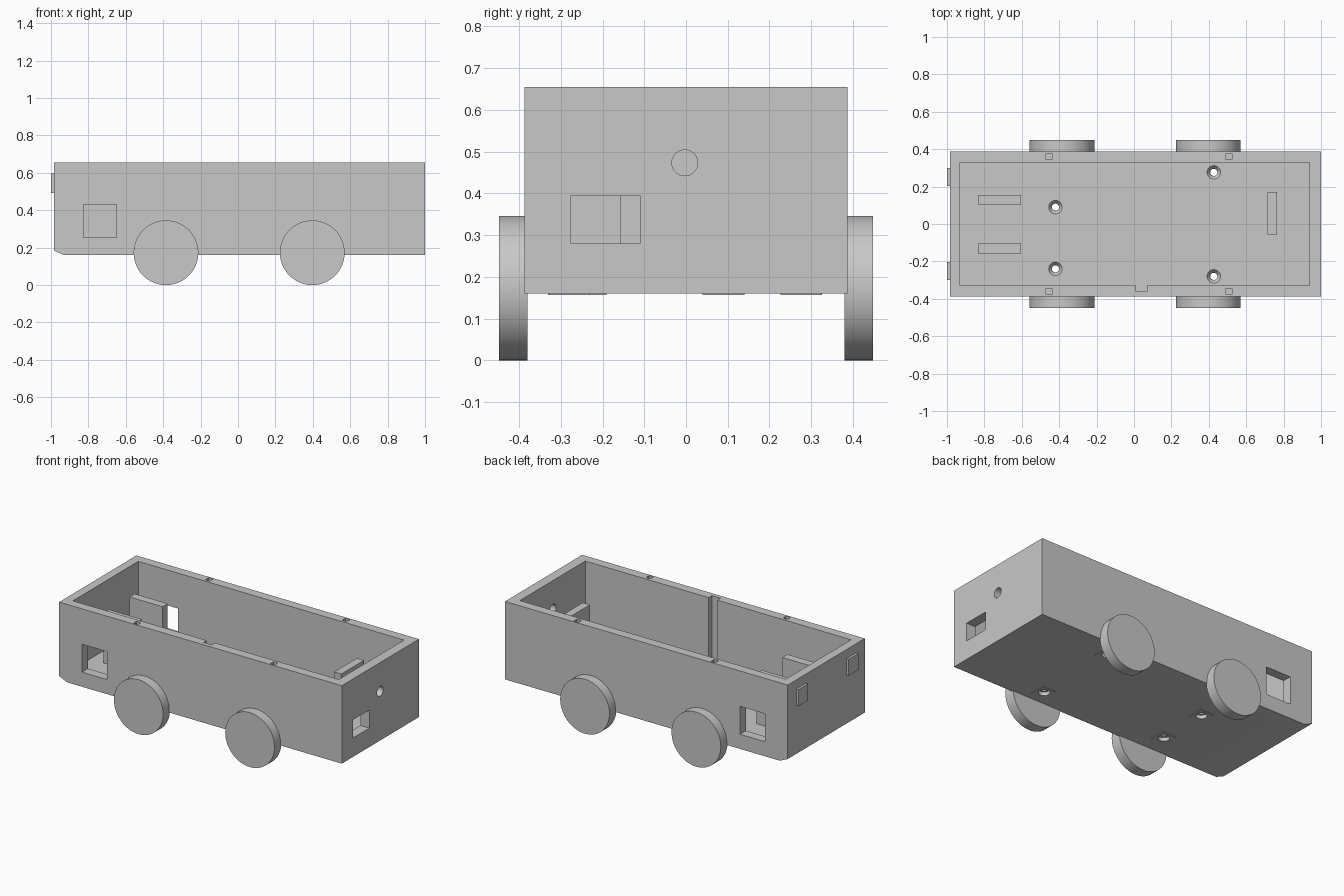
import bpy, bmesh, math
from mathutils import Matrix, Vector

default = bpy.data.objects.get("Cube")
if default:
    bpy.data.objects.remove(default, do_unlink=True)

grey = bpy.data.materials.new("plain grey")
grey.use_nodes = True
COLOUR = (0.58, 0.58, 0.58, 1)
grey.diffuse_color = COLOUR
grey.node_tree.nodes["Principled BSDF"].inputs["Base Color"].default_value = COLOUR


def finish(name, bm):
    mesh = bpy.data.meshes.new(name)
    bmesh.ops.recalc_face_normals(bm, faces=bm.faces)
    bm.to_mesh(mesh)
    bm.free()
    mesh.materials.append(grey)
    obj = bpy.data.objects.new(name, mesh)
    bpy.context.collection.objects.link(obj)
    return obj


def box(name, x, y, z):
    """Box from three (low, high) ranges."""
    bm = bmesh.new()
    bmesh.ops.create_cube(bm, size=1)
    for v in bm.verts:
        v.co = Vector([r[0] if c < 0 else r[1] for c, r in zip(v.co, (x, y, z))])
    return finish(name, bm)


def cylinder(name, centre, radius, depth, axis="Z", sides=32, top=None):
    bm = bmesh.new()
    turn = {"X": Matrix.Rotation(math.pi / 2, 4, "Y"),
            "Y": Matrix.Rotation(math.pi / 2, 4, "X"),
            "Z": Matrix.Identity(4)}[axis]
    bmesh.ops.create_cone(bm, cap_ends=True, segments=sides, radius1=radius,
                          radius2=radius if top is None else top, depth=depth,
                          matrix=Matrix.Translation(centre) @ turn)
    return finish(name, bm)


def activate(obj):
    bpy.ops.object.select_all(action="DESELECT")
    obj.select_set(True)
    bpy.context.view_layer.objects.active = obj


def cut(target, cutter):
    cutter.hide_render = True
    activate(target)
    mod = target.modifiers.new("cut", "BOOLEAN")
    mod.operation, mod.solver, mod.object = "DIFFERENCE", "EXACT", cutter
    bpy.ops.object.modifier_apply(modifier=mod.name)
    bpy.data.objects.remove(cutter, do_unlink=True)


def smooth(obj):
    activate(obj)
    bpy.ops.object.shade_smooth_by_angle(angle=math.radians(35))


BOTTOM, FLOOR, RIM = 0.16, 0.22, 0.655
HALF = 0.387

# Body shell: side profile with a chamfered lower end, extruded across the width
bm = bmesh.new()
profile = [(-0.985, RIM), (-0.985, 0.185), (-0.93, BOTTOM), (1, BOTTOM), (1, RIM)]
face = bm.faces.new([bm.verts.new((x, -HALF, z)) for x, z in profile])
side = bmesh.ops.extrude_face_region(bm, geom=[face])
bmesh.ops.translate(bm, vec=(0, 2 * HALF, 0),
                    verts=[g for g in side["geom"] if isinstance(g, bmesh.types.BMVert)])
body = finish("body_shell", bm)

# Open interior, wall groove, windows and round end hole
cut(body, box("cavity", (-0.93, 0.937), (-0.328, 0.328), (FLOOR, 0.8)))
cut(body, box("groove", (0.01, 0.07), (-0.36, -0.3), (FLOOR + 0.001, 0.8)))
cut(body, box("side_windows", (-0.825, -0.65), (-0.5, 0.5), (0.253, 0.43)))
cut(body, box("end_window", (0.85, 1.1), (-0.275, -0.11), (0.28, 0.395)))
cut(body, cylinder("end_hole", (1, -0.003, 0.473), 0.031, 0.3, "X"))

# Small sockets in the rim
for x in (-0.455, 0.507):
    for y in (-0.361, 0.361):
        cut(body, box("socket", (x - 0.016, x + 0.016), (y - 0.016, y + 0.016), (0.6, 0.7)))

# Countersunk mounting holes through the floor, each with a thin plate beneath
for i, (x, y) in enumerate([(-0.42, 0.09), (-0.42, -0.24), (0.427, 0.276), (0.427, -0.28)]):
    plate = box(f"mounting_plate_{i + 1}", (x - 0.05, x + 0.05), (y - 0.05, y + 0.05),
                (BOTTOM - 0.003, BOTTOM + 0.002))
    cut(body, cylinder("bore", (x, y, 0.19), 0.019, 0.2))
    cut(body, cylinder("sink", (x, y, FLOOR), 0.02, 0.04, top=0.052))
    cut(body, cylinder("counterbore", (x, y, BOTTOM), 0.033, 0.04))
    cut(plate, cylinder("plate_bore", (x, y, BOTTOM), 0.033, 0.1))
smooth(body)

# Upright panels standing on the floor
TOP = 0.54
for name, y in (("left_panel", 0.13), ("right_panel", -0.131)):
    box(name, (-0.835, -0.603), (y - 0.026, y + 0.026), (FLOOR - 0.01, TOP))
box("cross_panel", (0.715, 0.765), (-0.057, 0.172), (FLOOR - 0.01, TOP))

# Square pads on the end wall
for name, s in (("pad_a", 1), ("pad_b", -1)):
    y = s * 0.252
    box(name, (-1, -0.98), (y - 0.048, y + 0.048), (0.493, 0.597))

# Wheels
for end, x in (("rear", -0.385), ("front", 0.397)):
    for side_name, s in (("near", -1), ("far", 1)):
        wheel = cylinder(f"{end}_wheel_{side_name}", (x, s * 0.414, 0.173),
                         0.173, 0.068, "Y", sides=64)
        smooth(wheel)
